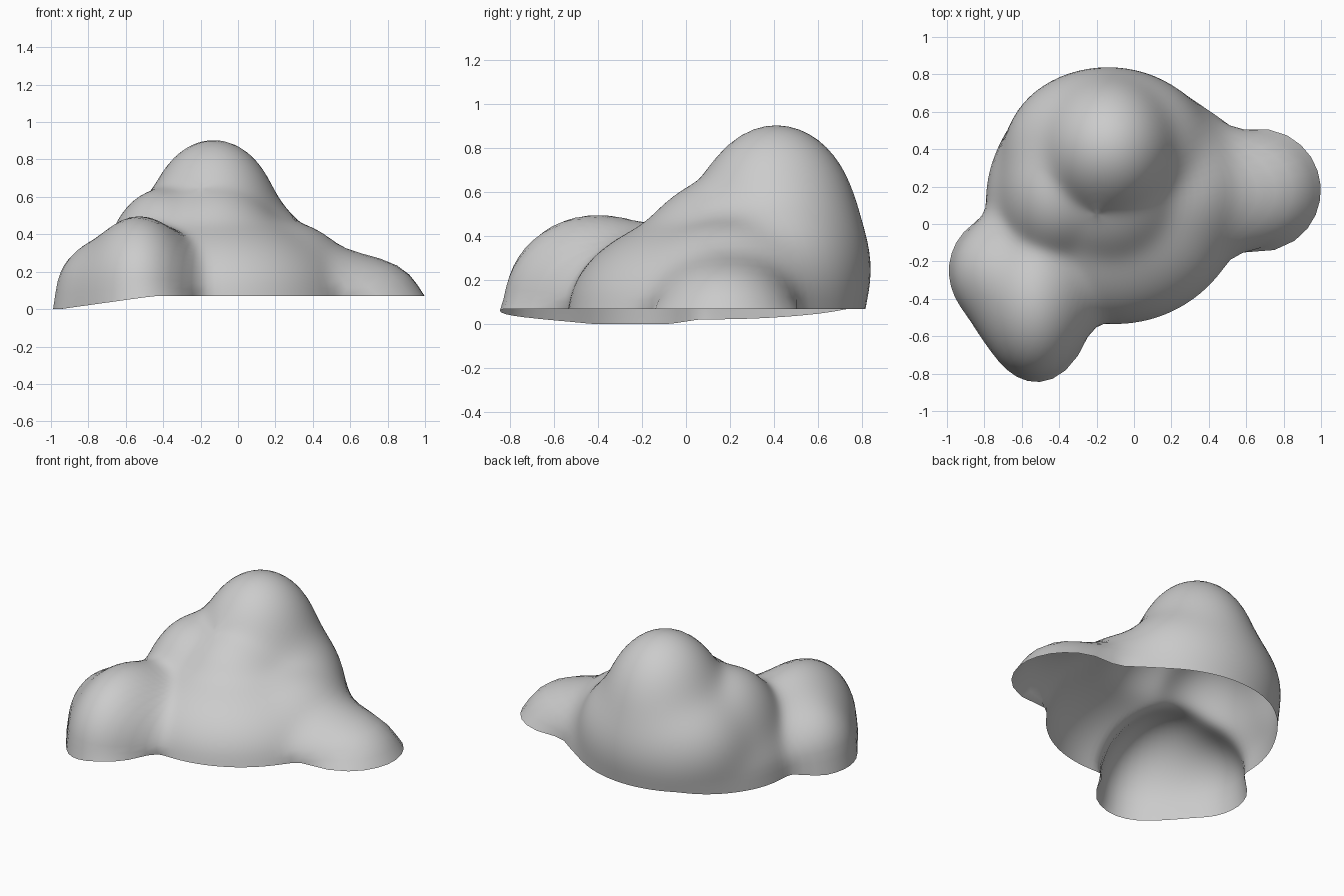
import bpy, bmesh, math
from mathutils import Vector

cube = bpy.data.objects.get("Cube")
if cube:
    bpy.data.objects.remove(cube)

# Rounded lumps: centre, radii
LUMPS = [
    ((-.10, .125, .05), (.69, .66, .45)),   # broad base
    ((-.14, .42, .25), (.54, .42, .42)),    # back wall
    ((-.13, .41, .42), (.36, .38, .49)),    # peak
    ((-.12, .18, .20), (.40, .42, .46)),    # slope in front of the peak
    ((-.41, .17, .20), (.30, .38, .44)),    # shoulder
    ((.28, .20, .05), (.36, .40, .41)),     # side slope
    ((-.52, -.405, .08), (.30, .44, .425)),  # front lump
    ((-.60, -.37, .05), (.29, .33, .35)),   # front lump, middle
    ((-.72, -.25, .05), (.27, .29, .32)),   # front lump, outer half
    ((.67, .18, .05), (.33, .33, .25)),     # side lump
]
BLEND = .025
CENTRE = Vector((-.2, .05, .07))
SEGMENTS, RINGS = 96, 30


def field(p):
    """Soft union of all lumps, negative inside."""
    total = 0
    for c, r in LUMPS:
        q = Vector([(p[i] - c[i]) / r[i] for i in range(3)])
        total += math.exp(-(q.length - 1) * min(r) / BLEND)
    return -BLEND * math.log(max(total, 1e-30))


def surface_point(direction):
    """Outermost surface point along a ray from the centre."""
    far = 1.5
    while far > .1 and field(CENTRE + direction * far) > 0:
        far -= .04
    near, far = far, far + .04
    for _ in range(9):
        mid = (near + far) / 2
        if field(CENTRE + direction * mid) > 0:
            far = mid
        else:
            near = mid
    return CENTRE + direction * near


# Open shell, ring by ring from the rim to the crown
bm = bmesh.new()
rings = []
for j in range(RINGS):
    lift = math.pi / 2 * j / RINGS
    ring = []
    for i in range(SEGMENTS):
        turn = math.tau * i / SEGMENTS
        d = Vector((math.cos(turn) * math.cos(lift),
                    math.sin(turn) * math.cos(lift), math.sin(lift)))
        p = surface_point(d)
        if j == 0:  # the rim dips on one side
            p.z -= .07 * min(1, max(0, (-p.x - .45) / .5))
        ring.append(bm.verts.new(p))
    rings.append(ring)
crown = bm.verts.new(surface_point(Vector((0, 0, 1))))

for i in range(SEGMENTS):
    k = (i + 1) % SEGMENTS
    for low, high in zip(rings, rings[1:]):
        bm.faces.new((low[i], low[k], high[k], high[i]))
    bm.faces.new((rings[-1][i], rings[-1][k], crown))

# Soften the creases, keeping the rim as it is
inner = [v for v in bm.verts if not v.is_boundary]
for _ in range(5):
    bmesh.ops.smooth_vert(bm, verts=inner, factor=.5,
                          use_axis_x=True, use_axis_y=True, use_axis_z=True)
for f in bm.faces:
    f.smooth = True

mesh = bpy.data.meshes.new("rock_shell")
bm.to_mesh(mesh)
bm.free()
rock = bpy.data.objects.new("rock_shell", mesh)
bpy.context.collection.objects.link(rock)

# Plain grey stone
stone = bpy.data.materials.new("grey_stone")
stone.use_nodes = True
grey = (.6, .6, .6, 1)
stone.diffuse_color = grey
stone.node_tree.nodes["Principled BSDF"].inputs["Base Color"].default_value = grey
mesh.materials.append(stone)
